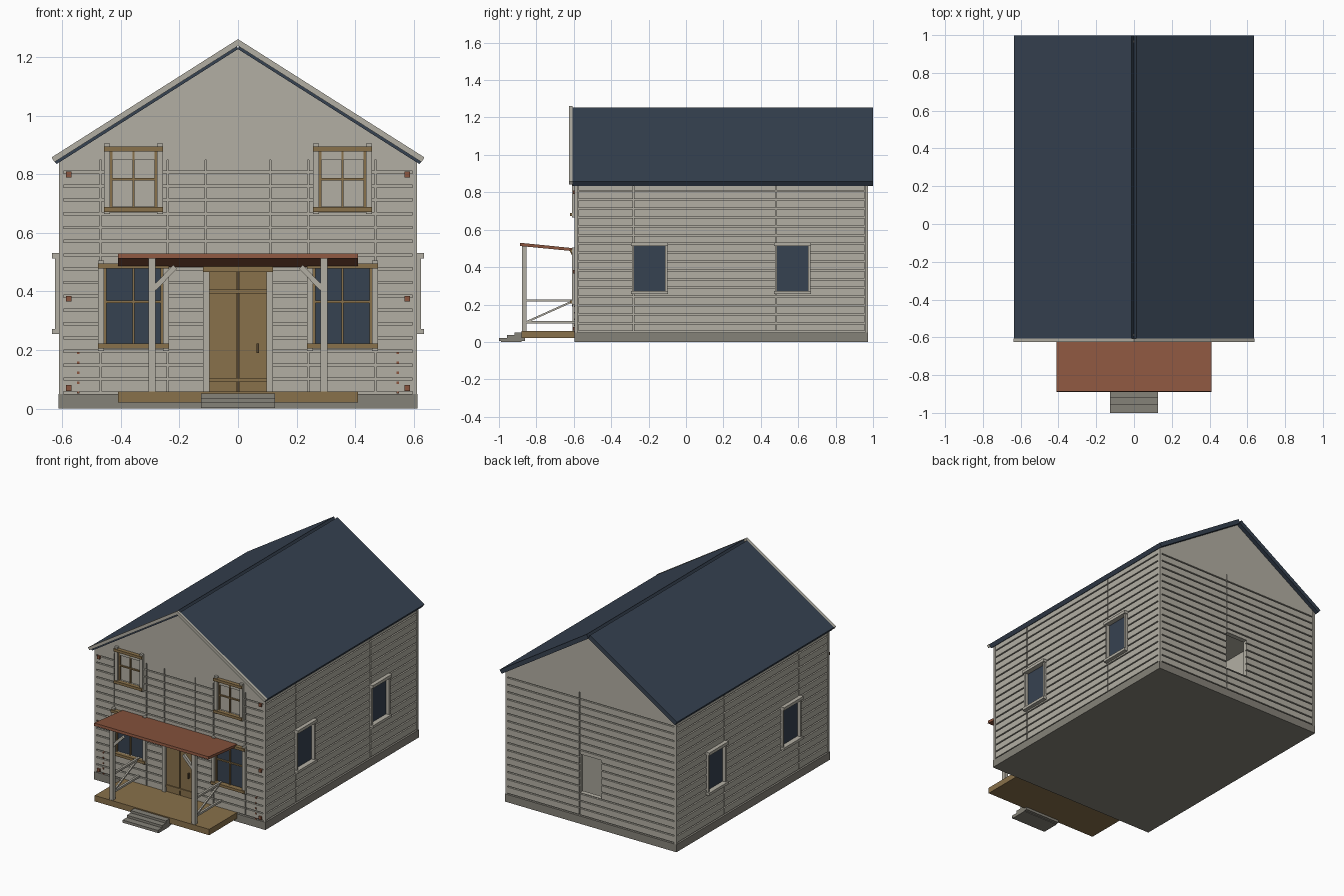
import bpy, bmesh
from mathutils import Vector

old = bpy.data.objects.get("Cube")
if old:
    bpy.data.objects.remove(old, do_unlink=True)


def material(name, r, g, b):
    m = bpy.data.materials.new(name)
    m.use_nodes = True
    m.diffuse_color = (r, g, b, 1)
    m.node_tree.nodes["Principled BSDF"].inputs["Base Color"].default_value = (r, g, b, 1)
    return m


PALE = material("pale painted timber", 0.45, 0.43, 0.37)
BLUE = material("dark blue slate", 0.037, 0.054, 0.082)
RUST = material("rust red boards", 0.26, 0.093, 0.05)
WOOD = material("warm brown wood", 0.25, 0.165, 0.07)
STONE = material("grey stone", 0.235, 0.223, 0.19)
DARK = material("dark brown metal", 0.09, 0.06, 0.03)


def finish(name, bm, mat):
    bmesh.ops.recalc_face_normals(bm, faces=bm.faces)
    me = bpy.data.meshes.new(name)
    bm.to_mesh(me)
    bm.free()
    me.materials.append(mat)
    ob = bpy.data.objects.new(name, me)
    bpy.context.collection.objects.link(ob)
    return ob


def boxes(name, mat, items):
    """One object from boxes given as (x0, x1, y0, y1, z0, z1)."""
    bm = bmesh.new()
    for x0, x1, y0, y1, z0, z1 in items:
        vs = bmesh.ops.create_cube(bm, size=1)["verts"]
        for v in vs:
            v.co = ((x0 + x1) / 2 + v.co.x * (x1 - x0),
                    (y0 + y1) / 2 + v.co.y * (y1 - y0),
                    (z0 + z1) / 2 + v.co.z * (z1 - z0))
    return finish(name, bm, mat)


def prism(name, mat, pts, axis, lo, hi):
    """Extrude a profile along x (points are y, z) or along y (points are x, z)."""
    bm = bmesh.new()
    put = (lambda p: (lo, p[0], p[1])) if axis == "x" else (lambda p: (p[0], lo, p[1]))
    face = bm.faces.new([bm.verts.new(put(p)) for p in pts])
    out = bmesh.ops.extrude_face_region(bm, geom=[face])["geom"]
    step = Vector((hi - lo, 0, 0)) if axis == "x" else Vector((0, hi - lo, 0))
    bmesh.ops.translate(bm, vec=step, verts=[g for g in out if isinstance(g, bmesh.types.BMVert)])
    return finish(name, bm, mat)


def beam(name, mat, p, q, w):
    """Square bar between two points."""
    p, q = Vector(p), Vector(q)
    bm = bmesh.new()
    bmesh.ops.create_cube(bm, size=1)
    bmesh.ops.scale(bm, vec=(w, w, (q - p).length), verts=bm.verts)
    ob = finish(name, bm, mat)
    ob.rotation_euler = (q - p).to_track_quat("Z", "Y").to_euler()
    ob.location = (p + q) / 2
    return ob


BASE, EAVE, COURSES = 0.05, 0.85, 17


def cells(u0, u1, z0, z1, openings):
    """Rectangles left of a strip once the openings are taken out."""
    hits = [o for o in openings if o[0] < u1 and o[1] > u0 and o[2] < z1 and o[3] > z0]
    us = sorted({u0, u1, *(e for o in hits for e in o[:2] if u0 < e < u1)})
    zs = sorted({z0, z1, *(e for o in hits for e in o[2:] if z0 < e < z1)})
    for a, b in zip(us, us[1:]):
        for c, d in zip(zs, zs[1:]):
            u, z = (a + b) / 2, (c + d) / 2
            if not any(o[0] < u < o[1] and o[2] < z < o[3] for o in hits):
                yield a, b, c, d


def siding(name, axis, inner, outer, lo, hi, joints, openings):
    """Horizontal boards with gaps between courses and at vertical joints."""
    pitch, gap = (EAVE - BASE) / COURSES, 0.003
    ends = [lo, *joints, hi]
    items = []
    for i in range(COURSES):
        z = BASE + i * pitch
        for a, b in zip(ends, ends[1:]):
            for u0, u1, z0, z1 in cells(a + gap, b - gap, z + 0.008, z + pitch, openings):
                d = sorted((inner, outer))
                items.append((*d, u0, u1, z0, z1) if axis == "x" else (u0, u1, *d, z0, z1))
    boxes(name, PALE, items)


# Foundation and wall core, open at the rear window
X, Y0, Y1 = 0.60, -0.582, 0.96
rear_hole = [(-0.075, 0.08, 0.20, 0.45)]
boxes("foundation", STONE, [(-0.614, 0.614, -0.597, 0.974, 0, BASE)])
boxes("side_walls", PALE, [(-X, -X + 0.02, Y0, Y1, BASE, EAVE), (X - 0.02, X, Y0, Y1, BASE, EAVE)])
boxes("front_wall", PALE, [(-X, X, Y0, Y0 + 0.02, BASE, EAVE)])
boxes("rear_wall", PALE, [(a, b, Y1 - 0.02, Y1, c, d) for a, b, c, d in cells(-X, X, BASE, EAVE, rear_hole)])
boxes("ceiling", PALE, [(-X, X, Y0, Y1, EAVE - 0.01, EAVE)])

# Siding on all four walls
upper = [(s * 0.357 - 0.08, s * 0.357 + 0.08, 0.69, 0.878) for s in (-1, 1)]
lower = [(s * 0.357 - 0.10, s * 0.357 + 0.10, 0.222, 0.48) for s in (-1, 1)]
door_hole = [(-0.098, 0.098, BASE, 0.47)]
side_holes = [(y - 0.083, y + 0.083, 0.272, 0.513) for y in (-0.195, 0.57)]
siding("front_siding", "y", Y0, -0.594, -X, X, (-0.47, -0.24, -0.11, 0.11, 0.24, 0.47), upper + lower + door_hole)
siding("rear_siding", "y", Y1, 0.972, -X, X, (0.083,), rear_hole)
for s, side in ((-1, "right"), (1, "left")):
    siding(side + "_siding", "x", s * X, s * 0.611, -0.578, 0.957, (-0.28, 0.482), side_holes)

# Corner boards
boxes("corner_boards", PALE, [(min(s * 0.597, s * 0.612), max(s * 0.597, s * 0.612), a, b, BASE, EAVE)
                              for s in (-1, 1) for a, b in ((-0.595, -0.579), (0.957, 0.973))])

# Gable panels
for name, a, b in (("front_gable", -0.594, Y0), ("rear_gable", Y1, 0.972)):
    prism(name, PALE, [(-0.607, EAVE), (0.607, EAVE), (0, 1.234)], "y", a, b)

# Roof slopes and front barge boards
for s, side in ((-1, "right"), (1, "left")):
    prism(side + "_roof", BLUE, [(s * 0.012, 1.253), (s * 0.635, 0.857), (s * 0.62, 0.835), (0, 1.228)],
          "y", -0.607, 0.999)
    prism(side + "_barge_board", PALE, [(0, 1.262), (s * 0.637, 0.858), (s * 0.627, 0.842), (0, 1.239)],
          "y", -0.625, -0.607)

# Front windows
for s, side in ((-1, "right"), (1, "left")):
    c = s * 0.357
    for level, half, z0, z1, pane in (("upper", 0.08, 0.672, 0.895, PALE), ("lower", 0.10, 0.205, 0.495, BLUE)):
        name = f"{level}_{side}_window_"
        mid = (z0 + z1) / 2 + (0.015 if level == "lower" else 0)
        o = half + 0.021
        boxes(name + "pane", pane, [(c - half, c + half, Y0 - 0.004, Y0, z0, z1)])
        boxes(name + "jambs", PALE, [(c + a, c + b, -0.61, Y0, z0 - 0.008, z1 + 0.011)
                                     for a, b in ((-o, -half), (half, o))])
        boxes(name + "rails", WOOD, [(c - o, c + o, -0.619, Y0, z, z + 0.017) for z in (z0, z1 - 0.017)])
        boxes(name + "sash", WOOD,
              [(c + a - 0.004, c + a + 0.004, -0.596, Y0, z0, z1) for a in (-half + 0.004, 0, half - 0.004)]
              + [(c - half, c + half, -0.595, Y0, mid - 0.004, mid + 0.004)])

# Side windows with deep frames
for s, side in ((-1, "right"), (1, "left")):
    for y0, y1, z0, z1 in side_holes:
        def out(a, b, *rest):
            return (*sorted((s * a, s * b)), *rest)
        boxes(side + "_side_glass", BLUE, [out(X, 0.604, y0, y1, z0, z1)])
        boxes(side + "_side_frame", PALE, [
            out(X, 0.625, y0 - 0.012, y0, z0, z1), out(X, 0.625, y1, y1 + 0.012, z0, z1),
            out(X, 0.636, y0 - 0.016, y1 + 0.016, z0 - 0.017, z0),
            out(X, 0.636, y0 - 0.016, y1 + 0.016, z1, z1 + 0.019)])

# Door
boxes("door_planks", WOOD, [(-0.097, -0.003, -0.592, Y0, BASE, 0.468), (0.003, 0.097, -0.592, Y0, BASE, 0.468)])
boxes("door_seam", DARK, [(-0.003, 0.003, -0.586, Y0, BASE, 0.468)])
boxes("door_battens", WOOD, [(-0.097, 0.097, -0.598, Y0, z, z + 0.014) for z in (0.09, 0.393)])
boxes("door_jambs", PALE, [(a, a + 0.022, -0.607, Y0, BASE, 0.47) for a in (-0.119, 0.097)])
boxes("door_header", WOOD, [(-0.12, 0.12, -0.615, Y0, 0.467, 0.485)])
boxes("door_handle", DARK, [(0.064, 0.072, -0.61, Y0, 0.19, 0.222)])

# Wall plates and nail heads near the corners
boxes("wall_plates", RUST, [(s * 0.578 - 0.01, s * 0.578 + 0.01, -0.604, -0.59, z - 0.01, z + 0.01)
                            for s in (-1, 1) for z in (0.07, 0.375, 0.80)])
boxes("nail_heads", RUST, [(s * 0.546 - 0.004, s * 0.546 + 0.004, -0.599, -0.585, z - 0.004, z + 0.004)
                           for s in (-1, 1) for z in (0.055, 0.088, 0.122, 0.156, 0.19)])

# Porch deck, steps and roof
boxes("porch_deck", WOOD, [(-0.41, 0.41, -0.88, -0.59, 0.02, 0.058)])
boxes("porch_steps", STONE, [(-0.126, 0.126, y, -0.86, z, z + 0.017)
                             for y, z in ((-1.0, 0.004), (-0.957, 0.019), (-0.918, 0.034))])
boxes("step_base", STONE, [(-0.126, 0.126, -0.99, -0.88, 0, 0.012)])
prism("porch_roof", RUST, [(-0.887, 0.53), (-0.59, 0.50), (-0.59, 0.484), (-0.889, 0.513)], "x", -0.41, 0.41)

# Porch posts, braces and side railings
for s, side in ((-1, "right"), (1, "left")):
    x, y = s * 0.294, -0.864
    boxes(side + "_post", PALE, [(x - 0.0125, x + 0.0125, y - 0.0125, y + 0.0125, 0.055, 0.514)])
    beam(side + "_brace", PALE, (s * 0.287, y, 0.41), (s * 0.215, y, 0.484), 0.018)
    boxes(side + "_railings", PALE, [(x - 0.007, x + 0.007, y, -0.59, z, z + 0.013) for z in (0.098, 0.215)])
    beam(side + "_rail_diagonal", PALE, (x, y + 0.014, 0.108), (x, -0.6, 0.22), 0.01)
